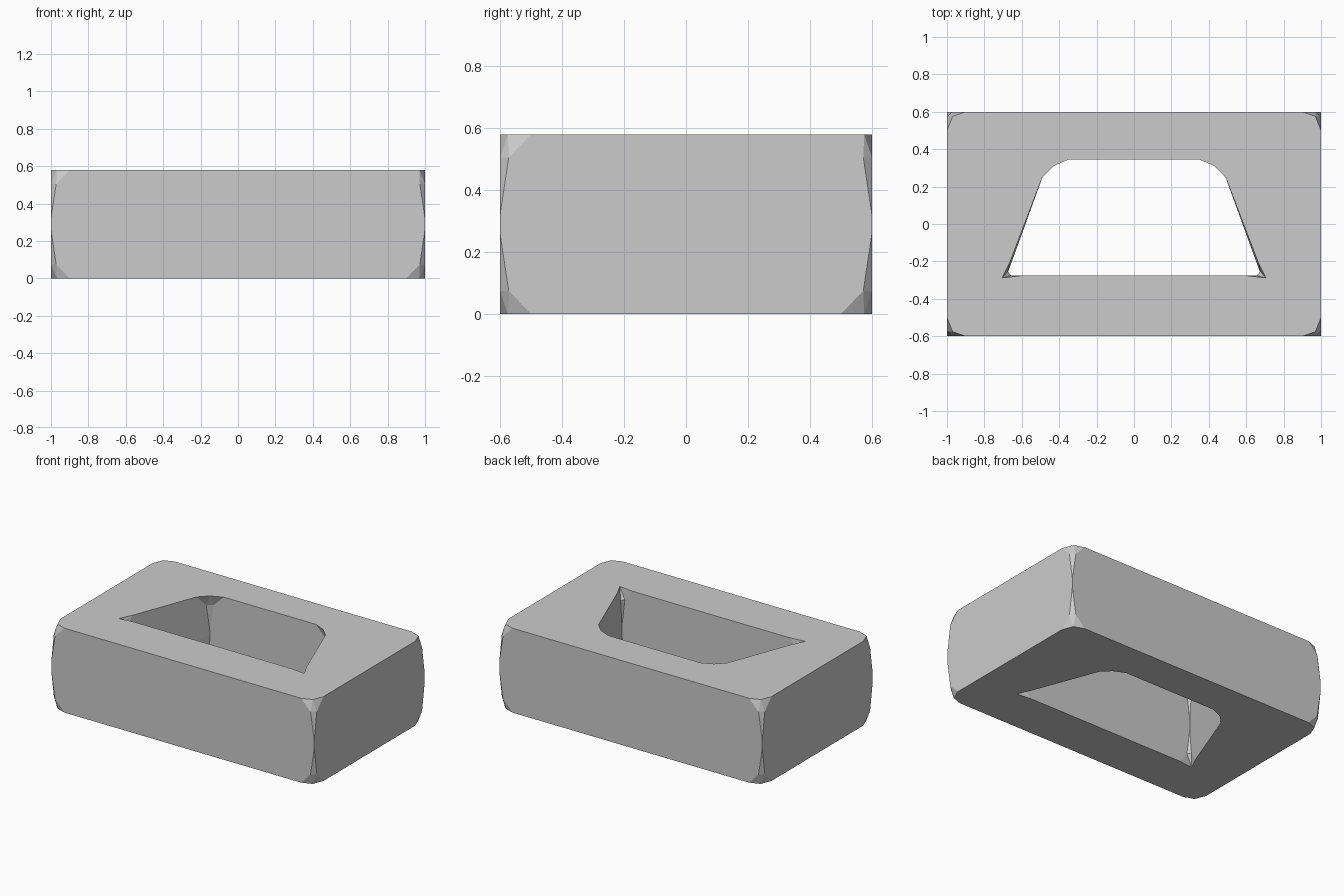
import bpy, bmesh
from mathutils import Vector

if "Cube" in bpy.data.objects:
    bpy.data.objects.remove(bpy.data.objects["Cube"])

HALF = 0.29   # half height; one quarter is built and reflected in x and z

# Corners as (sharp point C, rim start A, notch T, rim end B), in plan, for x > 0
outer = [((1, -.6), (.9, -.6), (.97, -.575), (1, -.5)),
         ((1, .6), (1, .5), (.97, .575), (.9, .6))]
inner = [((.68, -.275), (.6, -.276), (.705, -.288), (.662, -.2)),
         ((.455, .345), (.49, .25), (.43, .31), (.35, .345))]

bm = bmesh.new()


def face(points, sx, sz):
    bm.faces.new([bm.verts.new((p[0] * sx, p[1], p[2] * sz + HALF)) for p in points])


def corner_points(c, a, t, b):
    c, a, t, b = (Vector(p) for p in (c, a, t, b))
    return dict(A=(*a, HALF), T=(*t, HALF), B=(*b, HALF),
                F=(*c.lerp(a, .28), .215), S=(*c.lerp(b, .28), .215),
                C=(*c, .03), M=(*c, 0))


def half_ring(corners, y0, y1, sx, sz):
    """Walls and dented corners of one half loop; returns its rim points."""
    k = [corner_points(*c) for c in corners]
    for q in k:
        for names in ("ATF", "TBS", "FTS", "FSC"):
            face([q[n] for n in names], sx, sz)
    first, last = k
    face([(0, y0, 0), (0, y0, HALF)] + [first[n] for n in "AFCM"], sx, sz)
    face([first[n] for n in "MCSB"] + [last[n] for n in "AFCM"], sx, sz)
    face([last[n] for n in "MCSB"] + [(0, y1, HALF), (0, y1, 0)], sx, sz)
    return [(0, y0, HALF)] + [q[n] for q in k for n in "ATB"] + [(0, y1, HALF)]


for sx in (1, -1):
    for sz in (1, -1):
        out_rim = half_ring(outer, -.6, .6, sx, sz)
        in_rim = half_ring(inner, -.275, .345, sx, sz)
        # Flat top or bottom around the opening
        face(out_rim + in_rim[::-1], sx, sz)

bmesh.ops.remove_doubles(bm, verts=bm.verts, dist=1e-4)
bmesh.ops.recalc_face_normals(bm, faces=bm.faces)
mesh = bpy.data.meshes.new("hollow_block")
bm.to_mesh(mesh)
bm.free()
bpy.context.collection.objects.link(bpy.data.objects.new("hollow_block", mesh))
